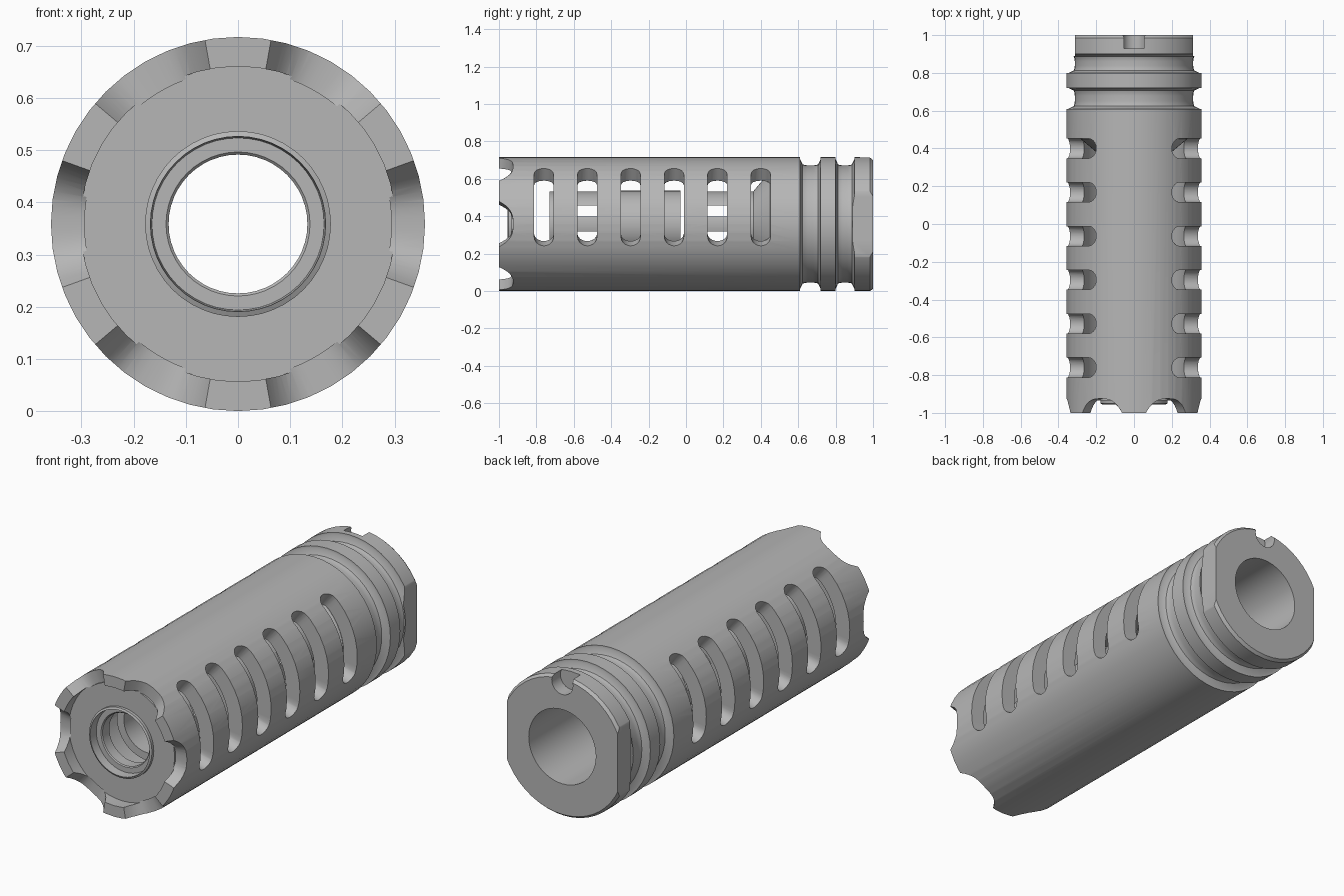
import bpy
import bmesh
from math import sin, cos, pi, radians, sqrt
from mathutils import Matrix

cube = bpy.data.objects.get("Cube")
if cube:
    bpy.data.objects.remove(cube)

AXIS = 0.3585   # height of the centre line
R = 0.3585      # body radius
SIDES = 48

steel = bpy.data.materials.new("grey steel")
steel.use_nodes = True
grey = (0.47, 0.47, 0.47, 1)
steel.diffuse_color = grey
steel.node_tree.nodes["Principled BSDF"].inputs["Base Color"].default_value = grey


def polar(r, a, y):
    return (r * cos(a), y, AXIS + r * sin(a))


def new_object(name, bm):
    bmesh.ops.recalc_face_normals(bm, faces=bm.faces)
    mesh = bpy.data.meshes.new(name)
    bm.to_mesh(mesh)
    bm.free()
    mesh.materials.append(steel)
    obj = bpy.data.objects.new(name, mesh)
    bpy.context.collection.objects.link(obj)
    return obj


def loft(bm, rings, closed):
    """Skin a list of equal rings, closing it into a loop or capping the ends."""
    rows = [[bm.verts.new(p) for p in ring] for ring in rings]
    n = len(rows[0])
    pairs = list(zip(rows, rows[1:]))
    if closed:
        pairs.append((rows[-1], rows[0]))
    else:
        bm.faces.new(rows[0])
        bm.faces.new(rows[-1][::-1])
    for p, q in pairs:
        for i in range(n):
            j = (i + 1) % n
            bm.faces.new((p[i], p[j], q[j], q[i]))


def lathe(name, profile):
    """Spin a closed (y, radius) profile round the long axis."""
    bm = bmesh.new()
    rings = [[polar(r, 2 * pi * k / SIDES, y) for y, r in profile]
             for k in range(SIDES)]
    loft(bm, rings, True)
    return new_object(name, bm)


def radial_cut(bm, centre, half, r0, r1, span):
    """Wedge cutter; span(u) gives its y limits for u from -1 to 1."""
    rings = []
    steps = 24
    for k in range(steps + 1):
        u = sin(pi / 2 * (2 * k / steps - 1))
        a = centre + u * half
        lo, hi = span(u)
        rings.append([polar(r0, a, lo), polar(r1, a, lo),
                      polar(r1, a, hi), polar(r0, a, hi)])
    loft(bm, rings, False)


def box_cut(bm, centre, size):
    bmesh.ops.create_cube(bm, size=1, matrix=Matrix.Translation(centre)
                          @ Matrix.Diagonal((*size, 1)))


def carve(obj, bm):
    cutter = new_object("cutter", bm)
    cutter.hide_render = True
    mod = obj.modifiers.new("cuts", 'BOOLEAN')
    mod.operation = 'DIFFERENCE'
    mod.solver = 'EXACT'
    mod.object = cutter
    graph = bpy.context.evaluated_depsgraph_get()
    mesh = bpy.data.meshes.new_from_object(obj.evaluated_get(graph))
    obj.modifiers.clear()
    obj.data = mesh
    bpy.data.objects.remove(cutter)


def groove(start, end, depth, n=8):
    """Rounded neck between two ribs."""
    mid, half = (start + end) / 2, (end - start) / 2
    pts = []
    for k in range(n + 1):
        u = 2 * k / n - 1
        pts.append((mid + u * half, R - 0.012 - (depth - 0.012) * sqrt(1 - u ** 4)))
    return [(start, R)] + pts + [(end, R)]


# Main sleeve: outer skin from muzzle to rear, then back through the bore
outer = ([(-1, 0.302), (-1, R)] + groove(0.61, 0.72, 0.045)
         + groove(0.80, 0.90, 0.045) + [(0.985, R), (1, R - 0.012)])
inner = [(1, 0.19), (0.47, 0.19), (0.47, 0.28), (-0.85, 0.28), (-0.85, 0.133),
         (-0.905, 0.133), (-0.91, 0.138), (-0.91, 0.165), (-0.955, 0.168),
         (-0.95, 0.178), (-0.935, 0.178), (-0.935, 0.302)]
sleeve = lathe("sleeve", outer + inner)

cuts = bmesh.new()

# Six vent slots on each side
SLOT_HALF = radians(37.5)
END = 8 / 37.5
SLOT_YS = [-0.76 + 0.232 * i for i in range(6)]


def slot_span(y):
    def span(u):
        t = max(0, (abs(u) - (1 - END)) / END)
        w = max(0.004, 0.052 * sqrt(max(0, 1 - t * t)))
        return y - w, y + w
    return span


for y in SLOT_YS:
    for centre in (18.5, 161.5):
        radial_cut(cuts, radians(centre), SLOT_HALF, 0.24, 0.42, slot_span(y))

# Six scallops in the muzzle crown
for k in range(6):
    radial_cut(cuts, k * pi / 3, radians(20), 0.295, 0.42,
               lambda u: (-1.1, -1.002 + 0.077 * (1 - abs(u) ** 3)))

# Wrench flats and locating notch at the rear
for side in (-1, 1):
    box_cut(cuts, (side * 0.413, 1.0, AXIS), (0.2, 0.22, 0.6))
bmesh.ops.create_cone(cuts, cap_ends=True, segments=24, radius1=0.06, radius2=0.06,
                      depth=0.2, matrix=Matrix.Translation((0, 1.03, 0.685))
                      @ Matrix.Rotation(pi / 2, 4, 'X'))
carve(sleeve, cuts)

# Inner baffles: ported tubes held by a disc or a flared cone
front_baffle = lathe("front_baffle", [
    (-0.73, 0.135), (-0.73, 0.175), (-0.42, 0.175), (-0.42, 0.282),
    (-0.38, 0.282), (-0.38, 0.178), (-0.03, 0.178), (-0.03, 0.135)])
rear_baffle = lathe("rear_baffle", [
    (0.08, 0.135), (0.08, 0.175), (0.36, 0.175), (0.45, 0.282),
    (0.49, 0.282), (0.49, 0.19), (0.36, 0.135)])
for baffle, y in ((front_baffle, SLOT_YS[1]), (rear_baffle, SLOT_YS[4])):
    ports = bmesh.new()
    for side in (-1, 1):
        box_cut(ports, (0, y, AXIS + side * 0.07), (0.6, 0.13, 0.06))
    carve(baffle, ports)

# Smooth shading with crisp machined edges
for obj in (sleeve, front_baffle, rear_baffle):
    bpy.ops.object.select_all(action='DESELECT')
    obj.select_set(True)
    bpy.context.view_layer.objects.active = obj
    bpy.ops.object.shade_smooth_by_angle(angle=radians(30))
